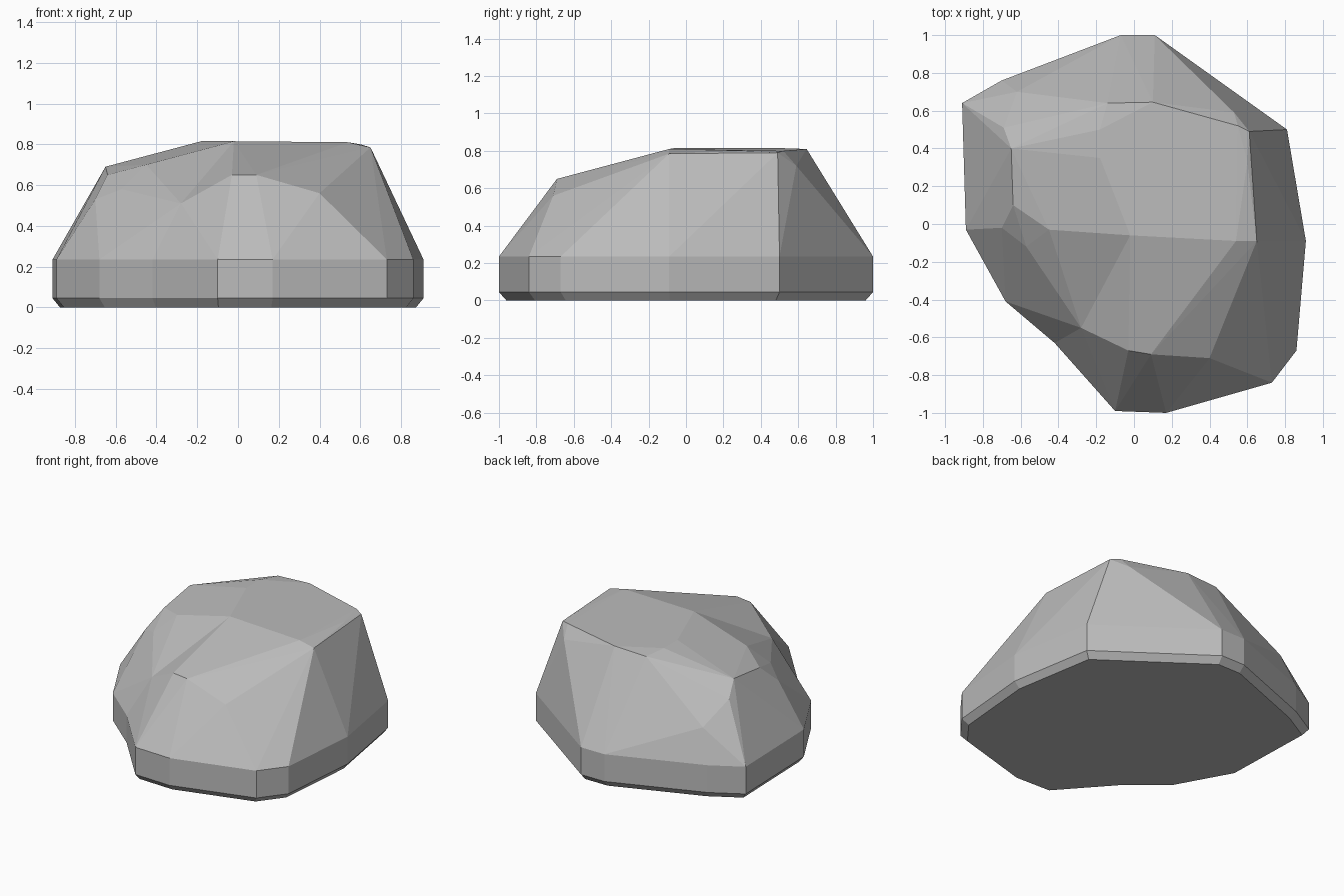
import bpy
import bmesh
from mathutils import Vector

BASE_HEIGHT = 0.0
CHAMFER_HEIGHT = 0.045
RIM_HEIGHT = 0.235
CHAMFER_SCALE = 0.96


def remove_default_cube():
    cube = bpy.data.objects.get("Cube")
    if cube:
        bpy.data.objects.remove(cube, do_unlink=True)


def make_material(name, colour):
    material = bpy.data.materials.new(name)
    material.use_nodes = True
    material.diffuse_color = colour
    shader = material.node_tree.nodes["Principled BSDF"]
    shader.inputs["Base Color"].default_value = colour
    shader.inputs["Roughness"].default_value = 0.9
    return material


def raise_footprint(outline):
    """Turn a ground outline into a chamfered, upright skirt."""
    points = []
    for x, y in outline:
        points.append(Vector((x * CHAMFER_SCALE, y * CHAMFER_SCALE, BASE_HEIGHT)))
        points.append(Vector((x, y, CHAMFER_HEIGHT)))
        points.append(Vector((x, y, RIM_HEIGHT)))
    return points


def make_hull(name, outline, crown, material):
    """Wrap a faceted stone skin around a footprint and its crown points."""
    mesh = bpy.data.meshes.new(name)
    bm = bmesh.new()
    for point in raise_footprint(outline) + [Vector(p) for p in crown]:
        bm.verts.new(point)
    hull = bmesh.ops.convex_hull(bm, input=bm.verts[:])
    loose = {g for g in hull["geom_interior"] + hull["geom_unused"]
             if isinstance(g, bmesh.types.BMVert) and not g.link_faces}
    bmesh.ops.delete(bm, geom=list(loose), context="VERTS")
    bmesh.ops.recalc_face_normals(bm, faces=bm.faces[:])
    bm.to_mesh(mesh)
    bm.free()
    mesh.materials.append(material)
    stone = bpy.data.objects.new(name, mesh)
    bpy.context.collection.objects.link(stone)
    return stone


def fuse(target, other):
    """Join two overlapping stones into one skin and drop the helper."""
    union = target.modifiers.new("fuse", "BOOLEAN")
    union.operation = "UNION"
    union.solver = "EXACT"
    union.object = other
    bpy.context.view_layer.objects.active = target
    bpy.ops.object.modifier_apply(modifier=union.name)
    bpy.data.objects.remove(other, do_unlink=True)


remove_default_cube()
grey_stone = make_material("grey stone", (0.5, 0.5, 0.5, 1.0))

# Points where the two masses meet: valley and shared summit
valley_foot = [(-0.42, -0.63)]
valley = [(-0.36, -0.6, 0.24), (-0.28, -0.55, 0.51), (-0.02, -0.06, 0.815)]
summit = [(-0.18, 0.35, 0.815), (-0.18, 0.5, 0.815), (-0.14, 0.64, 0.8),
          (0.1, 0.645, 0.81), (0.53, 0.59, 0.72), (0.55, 0.52, 0.8),
          (0.61, 0.49, 0.79), (0.6, 0.33, 0.8), (0.54, -0.09, 0.81)]
back_foot = [(0.11, 1), (-0.07, 1)]

# Large mass: front ridge, broad side slab and back slope
large_foot = [(-0.1, -0.99), (0.17, -1), (0.73, -0.84), (0.86, -0.67),
              (0.91, -0.09), (0.81, 0.5)]
large_crown = [(-0.03, -0.67, 0.65), (0.09, -0.69, 0.65), (0.4, -0.71, 0.56),
               (0.5, -0.65, 0.5), (0.6, -0.6, 0.48), (0.65, -0.09, 0.785)]
rock = make_hull("rock", large_foot + valley_foot + back_foot,
                 large_crown + valley + summit, grey_stone)

# Small mass: lower shoulder with its steep outer facet
small_foot = [(-0.7, 0.76), (-0.91, 0.64), (-0.89, -0.03), (-0.68, -0.41)]
small_crown = [(-0.62, 0.7, 0.455), (-0.77, 0.53, 0.47), (-0.69, 0.51, 0.6),
               (-0.65, 0.4, 0.69), (-0.64, 0.1, 0.65), (-0.7, -0.02, 0.53),
               (-0.45, -0.03, 0.7), (-0.57, -0.12, 0.58),
               (-0.53, -0.3, 0.42), (-0.42, -0.41, 0.45)]
shoulder = make_hull("rock_shoulder", small_foot + valley_foot + back_foot,
                     small_crown + valley + summit, grey_stone)

fuse(rock, shoulder)

# Clean flat facets
bm = bmesh.new()
bm.from_mesh(rock.data)
bmesh.ops.remove_doubles(bm, verts=bm.verts[:], dist=0.002)
bmesh.ops.dissolve_limit(bm, angle_limit=0.03, verts=bm.verts[:], edges=bm.edges[:])
for face in bm.faces:
    face.smooth = False
bm.to_mesh(rock.data)
bm.free()
